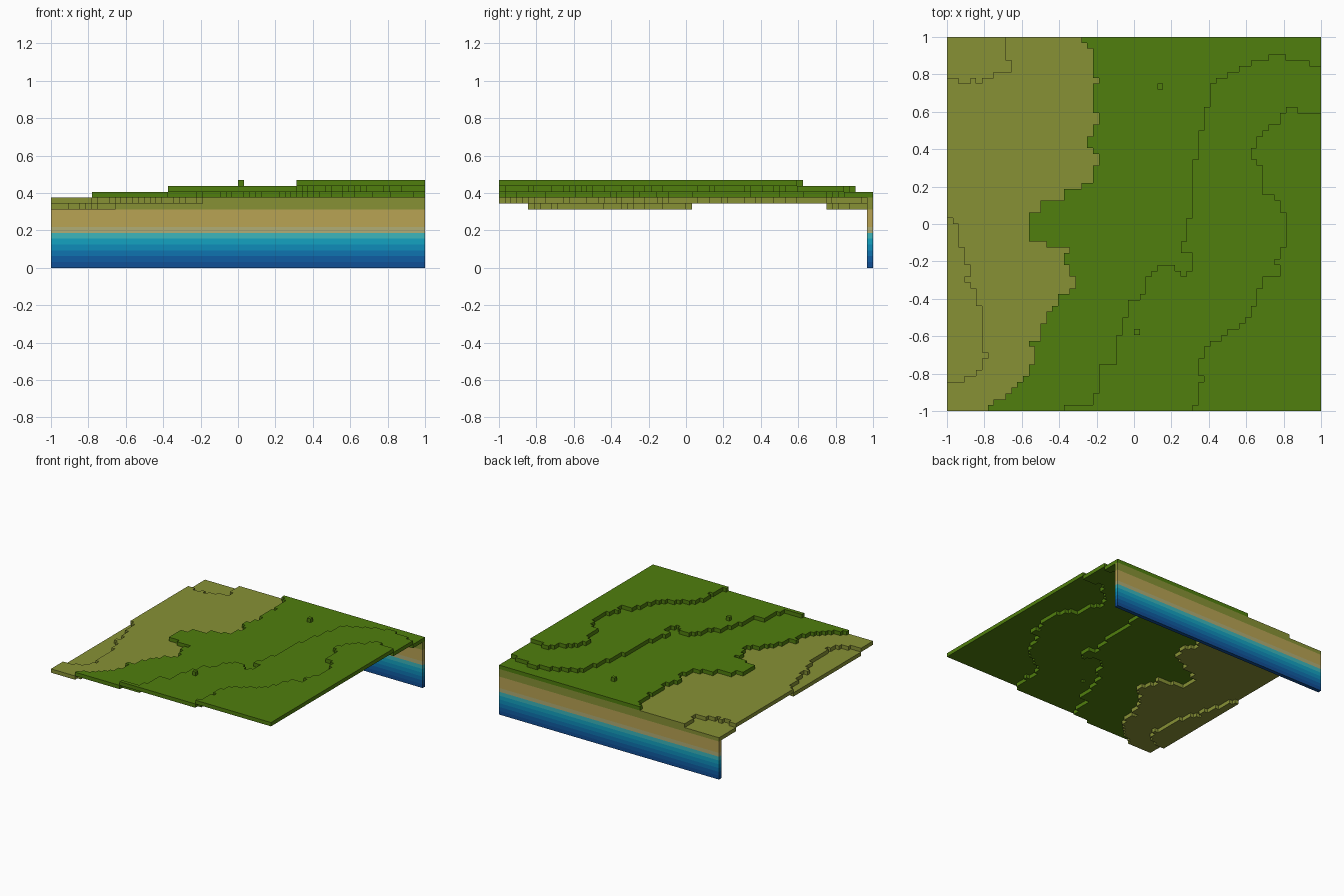
import bpy, bmesh

if "Cube" in bpy.data.objects:
    bpy.data.objects.remove(bpy.data.objects["Cube"])

N = 64            # cells per side
C = 2 / N         # cell size


def material(name, rgb):
    lin = [(v / 255 / 12.92) if v < 11 else ((v / 255 + 0.055) / 1.055) ** 2.4 for v in rgb]
    m = bpy.data.materials.new(name)
    m.use_nodes = True
    m.diffuse_color = (*lin, 1)
    bsdf = m.node_tree.nodes["Principled BSDF"]
    bsdf.inputs["Base Color"].default_value = (*lin, 1)
    bsdf.inputs["Roughness"].default_value = 0.9
    return m


# Colours from the deepest layer upward
MATS = [material(n, c) for n, c in (
    ("deep blue", (16, 78, 150)), ("dark blue", (15, 92, 162)),
    ("mid blue", (14, 116, 176)), ("blue", (14, 140, 186)),
    ("cyan", (20, 162, 193)), ("aqua", (60, 182, 188)),
    ("pale sand", (176, 173, 118)), ("sand", (184, 163, 84)),
    ("olive", (135, 145, 53)), ("grass green", (80, 126, 13)))]


def layer_material(k):
    return k if k < 7 else 7 if k < 10 else 8 if k < 12 else 9


def plate(name, quads):
    """Welded flat sheet of quads (corners, material), one cell thick inward."""
    bm = bmesh.new()
    for corners, mat in quads:
        f = bm.faces.new([bm.verts.new(p) for p in corners])
        f.material_index = mat
    bmesh.ops.remove_doubles(bm, verts=bm.verts, dist=C / 100)
    me = bpy.data.meshes.new(name)
    bm.to_mesh(me)
    bm.free()
    for m in MATS:
        me.materials.append(m)
    ob = bpy.data.objects.new(name, me)
    bpy.context.collection.objects.link(ob)
    mod = ob.modifiers.new("thickness", "SOLIDIFY")
    mod.thickness = C
    mod.offset = -1
    return ob


def contour(steps):
    """Expand (last row, column) steps to one column per row."""
    cols = []
    for last, col in steps:
        cols += [col] * (last + 1 - len(cols))
    return cols + [None] * (N - len(cols))


# Terrace edges: the column where each level starts, from front to back
low_edge = contour([
    (4, 0), (5, 3), (6, 5), (8, 6), (9, 7), (17, 6), (20, 5), (21, 4), (22, 3),
    (24, 4), (27, 3), (31, 2), (32, 1), (56, 0), (57, 8), (59, 11), (63, 10)])
grass_edge = contour([
    (0, 7), (1, 8), (2, 10), (3, 11), (4, 12), (5, 13), (7, 14), (10, 15), (11, 14),
    (12, 16), (14, 16), (16, 17), (17, 18), (19, 19), (20, 21), (22, 22), (24, 21),
    (26, 20), (27, 21), (28, 17), (33, 14), (35, 16), (37, 20), (38, 23), (41, 25),
    (43, 26), (44, 25), (46, 24), (48, 25), (50, 26), (55, 25), (56, 26), (61, 25),
    (62, 24), (63, 23)])
middle_edge = contour([
    (0, 20), (2, 25), (7, 26), (12, 29), (15, 30), (18, 31), (19, 33), (22, 34),
    (23, 35), (24, 36), (26, 42), (28, 40), (32, 41), (42, 42), (47, 43), (51, 44),
    (55, 45), (56, 46), (57, 48), (58, 50), (59, 52), (60, 55)])
high_edge = contour([
    (0, 42), (4, 43), (5, 44), (8, 43), (10, 44), (11, 45), (12, 47), (13, 48),
    (14, 50), (15, 51), (17, 52), (20, 53), (22, 54), (24, 57), (25, 56), (27, 57),
    (33, 58), (35, 57), (36, 56), (41, 54), (42, 53), (44, 52), (46, 53), (47, 54),
    (48, 55), (50, 57), (51, 58)])

# Column where a level stops again near the back, and single odd cells
middle_end = {59: 62, 60: 58}
high_end = {51: 60}
odd_cells = {(36, 55): 14, (32, 13): 15, (2, 56): 11, (3, 56): 11, (5, 56): 11,
             (39, 24): 13, (40, 24): 13, (41, 24): 13, (40, 23): 13}


def height(i, j):
    if (i, j) in odd_cells:
        return odd_cells[i, j]
    if high_edge[j] is not None and high_edge[j] <= i < high_end.get(j, N):
        return 15
    if middle_edge[j] is not None and middle_edge[j] <= i < middle_end.get(j, N):
        return 14
    if i >= grass_edge[j]:
        return 13
    return 12 if i >= low_edge[j] else 11


# Terrain: one stepped sheet per level
names = {11: "lowest_terrace", 12: "olive_terrace", 13: "grass_terrace",
         14: "middle_terrace", 15: "highest_terrace"}
for level, name in names.items():
    z = level * C
    quads = []
    for j in range(N):
        for i in range(N):
            if height(i, j) == level:
                x, y = -1 + i * C, -1 + j * C
                quads.append((((x, y, z), (x + C, y, z), (x + C, y + C, z), (x, y + C, z)),
                              layer_material(level - 1)))
    plate(name, quads)

# Back wall: cells from the ground up to the underside of the back row
quads = []
for i in range(N):
    for k in range(height(i, N - 1) - 1):
        x0, x1, z0, z1 = -1 + i * C, -1 + (i + 1) * C, k * C, (k + 1) * C
        quads.append((((x1, 1, z0), (x0, 1, z0), (x0, 1, z1), (x1, 1, z1)), layer_material(k)))
plate("back_wall", quads)
